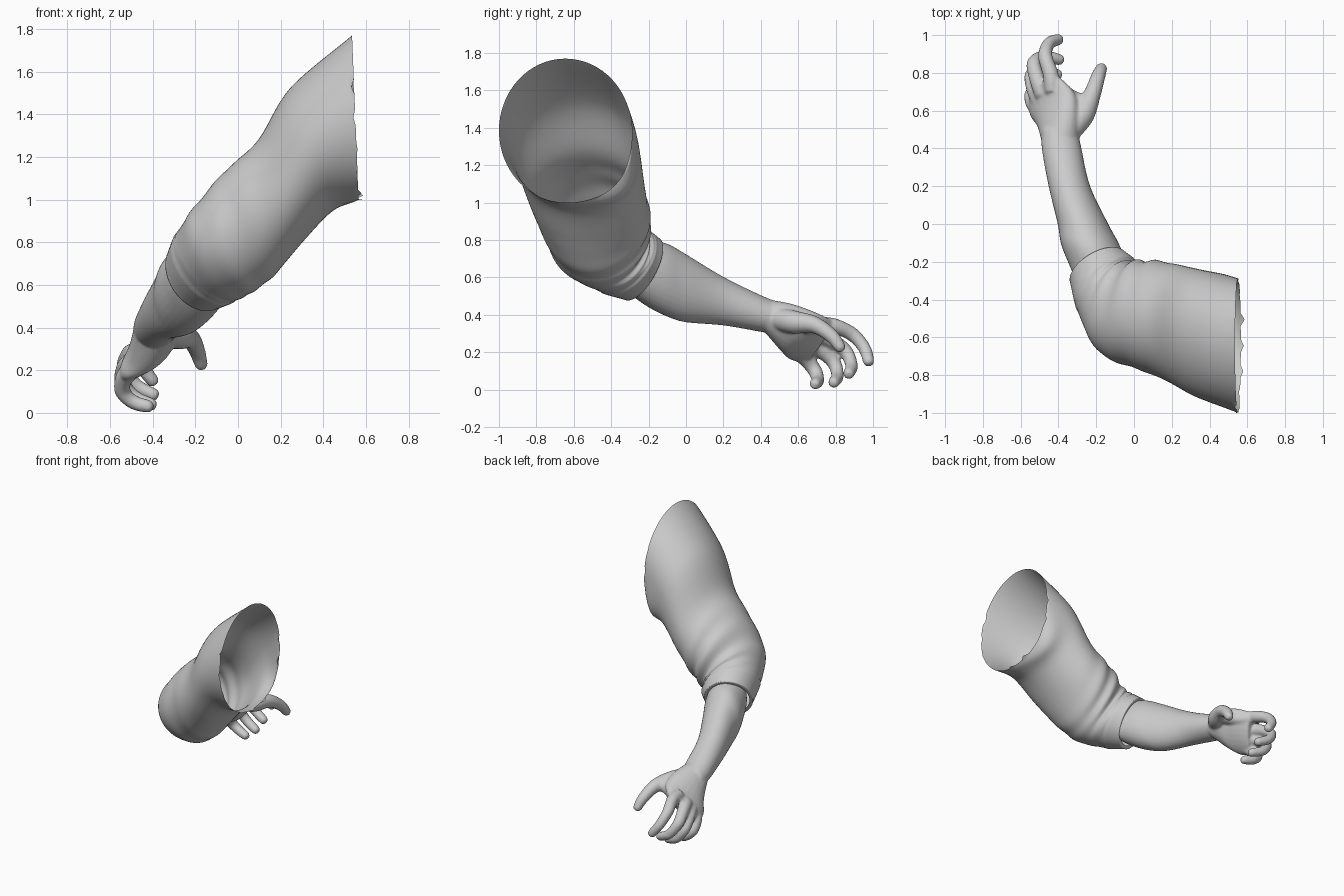
import bpy, bmesh, math, random
from mathutils import Vector as V

if "Cube" in bpy.data.objects:
    bpy.data.objects.remove(bpy.data.objects["Cube"])

random.seed(4)


def disc(c, n, ru, rv, ref=(0, 0, 1)):
    """Cross-section: centre plus two radius vectors perpendicular to n."""
    n, ref = V(n).normalized(), V(ref)
    v = (ref - n * ref.dot(n)).normalized()
    return V(c), v.cross(n) * ru, v * rv


def spline(p0, p1, p2, p3, t):
    return 0.5 * (2 * p1 + (p2 - p0) * t + (2 * p0 - 5 * p1 + 4 * p2 - p3) * t * t
                  + (3 * p1 - p0 - 3 * p2 + p3) * t ** 3)


def loft(bm, sections, sides=24, sub=6, caps=True, deform=None, tail=None):
    """Smooth skin through the sections; deform(s, a) scales the radius."""
    k = len(sections)
    rings = []
    for j in range((k - 1) * sub + 1):
        i = min(j // sub, k - 2)
        t = j / sub - i
        near = [sections[max(0, min(k - 1, i + d))] for d in (-1, 0, 1, 2)]
        c, u, v = [spline(*[q[m] for q in near], t) for m in range(3)]
        ring = []
        for m in range(sides):
            a = 2 * math.pi * m / sides
            f = deform(j / sub, a) if deform else 1
            ring.append(c + (u * math.cos(a) + v * math.sin(a)) * f)
        rings.append(ring)
    if tail:
        rings += tail(rings[-1], c)
    vs = [[bm.verts.new(p) for p in r] for r in rings]
    for r0, r1 in zip(vs, vs[1:]):
        for m in range(sides):
            n = (m + 1) % sides
            bm.faces.new((r0[m], r0[n], r1[n], r1[m]))
    if caps:
        bm.faces.new(vs[0])
        bm.faces.new(vs[-1])
    return vs


def tube(bm, pts, radii, ref):
    """Round-ended digit along a path."""
    pts = [V(p) for p in pts]
    k = len(pts)
    secs = [disc(p, pts[min(i + 1, k - 1)] - pts[max(i - 1, 0)], radii[i], radii[i], ref)
            for i, p in enumerate(pts)]
    end = (pts[-1] - pts[-2]).normalized()
    r = radii[-1]
    secs.append(disc(pts[-1] + end * r * 0.75, end, r * 0.55, r * 0.55, ref))
    loft(bm, secs, sides=16)


def finish(bm, name):
    bmesh.ops.recalc_face_normals(bm, faces=bm.faces[:])
    me = bpy.data.meshes.new(name)
    bm.to_mesh(me)
    bm.free()
    for p in me.polygons:
        p.use_smooth = True
    ob = bpy.data.objects.new(name, me)
    bpy.context.collection.objects.link(ob)
    return ob


# Sleeve: open shoulder end, bent elbow, folded cuff
sleeve = [
    disc((0.55, -0.645, 1.385), (-1, 0, -0.04), 0.355, 0.385),
    disc((0.35, -0.575, 1.24), (-0.945, 0.05, -0.326), 0.335, 0.305),
    disc((0.20, -0.525, 1.035), (-0.90, 0.06, -0.40), 0.31, 0.26),
    disc((0.055, -0.485, 0.89), (-0.90, 0.1, -0.42), 0.29, 0.27),
    disc((-0.075, -0.45, 0.765), (-0.80, 0.25, -0.55), 0.255, 0.24),
    disc((-0.135, -0.35, 0.70), (-0.60, 0.50, -0.50), 0.21, 0.215),
    disc((-0.19, -0.235, 0.645), (-0.45, 0.77, -0.46), 0.163, 0.185),
]


def folds(s, a):
    bend = math.exp(-((s - 3.7) / 1.0) ** 2)
    inner = 0.25 + 0.75 * max(0, -math.cos(a + 0.3))
    f = 1 + 0.042 * bend * inner * math.sin(7.5 * s + 2.2 * math.sin(a))
    f += 0.018 * math.sin(3 * a + 1.7 * s) * min(1, s) * (s < 5)
    # slack cloth under the armpit
    f += 0.15 * math.exp(-((a - 3.9) / 0.45) ** 2 - ((s - 0.45) / 0.5) ** 2)
    if s > 5.15:      # cuff band
        f += 0.025
    return f


def turn_in(ring, c):
    return [[c + (p - c) * k for p in ring] for k in (0.96, 0.86)]


bm = bmesh.new()
rings = loft(bm, sleeve, sides=64, sub=14, caps=False, deform=folds, tail=turn_in)
for m, v in enumerate(rings[0]):      # ragged shoulder edge, top stays clean
    if m % 4 == 0 and v.co.z < 1.62:
        v.co.x += random.uniform(-0.02, 0.025)
finish(bm, "sleeve")

# Forearm, as slices along y: y, x centre, z centre, half width, half height
bm = bmesh.new()
slices = [(-0.38, -0.13, 0.69, 0.09, 0.09), (-0.29, -0.155, 0.655, 0.15, 0.15),
          (-0.2, -0.195, 0.62, 0.155, 0.18), (-0.1, -0.235, 0.585, 0.153, 0.195),
          (0, -0.27, 0.542, 0.134, 0.182), (0.2, -0.342, 0.473, 0.11, 0.13),
          (0.4, -0.383, 0.407, 0.105, 0.098), (0.5, -0.393, 0.38, 0.095, 0.085)]
loft(bm, [disc((x, y, z), (0, 1, 0), w, h) for y, x, z, w, h in slices], sides=32)

# Palm: centre, across vector, thickness vector
palm = [((-0.39, 0.43, 0.39), (0.04, 0, 0.085), (-0.09, 0, 0.04)),
        ((-0.40, 0.54, 0.33), (0.075, 0.03, 0.12), (-0.085, 0, 0.045)),
        ((-0.43, 0.63, 0.285), (0.10, 0.07, 0.12), (-0.066, 0.01, 0.037)),
        ((-0.48, 0.715, 0.255), (0.065, 0.075, 0.11), (-0.046, 0, 0.028))]
loft(bm, [tuple(V(q) for q in s) for s in palm])

# Fingers, index to little: knuckle, two joints, tip
across = (0.4, 0.4, 0.8)
fingers = [
    [(-0.43, 0.70, 0.345), (-0.44, 0.79, 0.34), (-0.47, 0.89, 0.295), (-0.45, 0.955, 0.22), (-0.40, 0.977, 0.15)],
    [(-0.48, 0.68, 0.29), (-0.51, 0.76, 0.27), (-0.53, 0.85, 0.21), (-0.48, 0.885, 0.13), (-0.395, 0.87, 0.085)],
    [(-0.50, 0.65, 0.24), (-0.53, 0.72, 0.21), (-0.54, 0.79, 0.145), (-0.49, 0.81, 0.075), (-0.405, 0.79, 0.038)],
    [(-0.50, 0.60, 0.20), (-0.535, 0.645, 0.16), (-0.54, 0.69, 0.10), (-0.49, 0.705, 0.05), (-0.42, 0.69, 0.03)],
]
for f in fingers:
    tube(bm, f, (0.044, 0.042, 0.038, 0.034, 0.03), across)

# Thumb and the web of skin beside it
tube(bm, [(-0.35, 0.48, 0.38), (-0.27, 0.58, 0.36), (-0.22, 0.69, 0.345),
          (-0.19, 0.78, 0.285), (-0.172, 0.825, 0.225)], (0.06, 0.062, 0.046, 0.038, 0.03), (0, 0, 1))
tube(bm, [(-0.26, 0.635, 0.35), (-0.34, 0.67, 0.34), (-0.42, 0.74, 0.335)],
     (0.05, 0.045, 0.042), (0, 0, 1))

# Fuse forearm and hand into one smooth skin
arm = finish(bm, "forearm_and_hand")
fuse = arm.modifiers.new("fuse", 'REMESH')
fuse.mode = 'VOXEL'
fuse.voxel_size = 0.009
fuse.use_smooth_shade = True
soft = arm.modifiers.new("soften", 'SMOOTH')
soft.factor = 0.5
soft.iterations = 5
